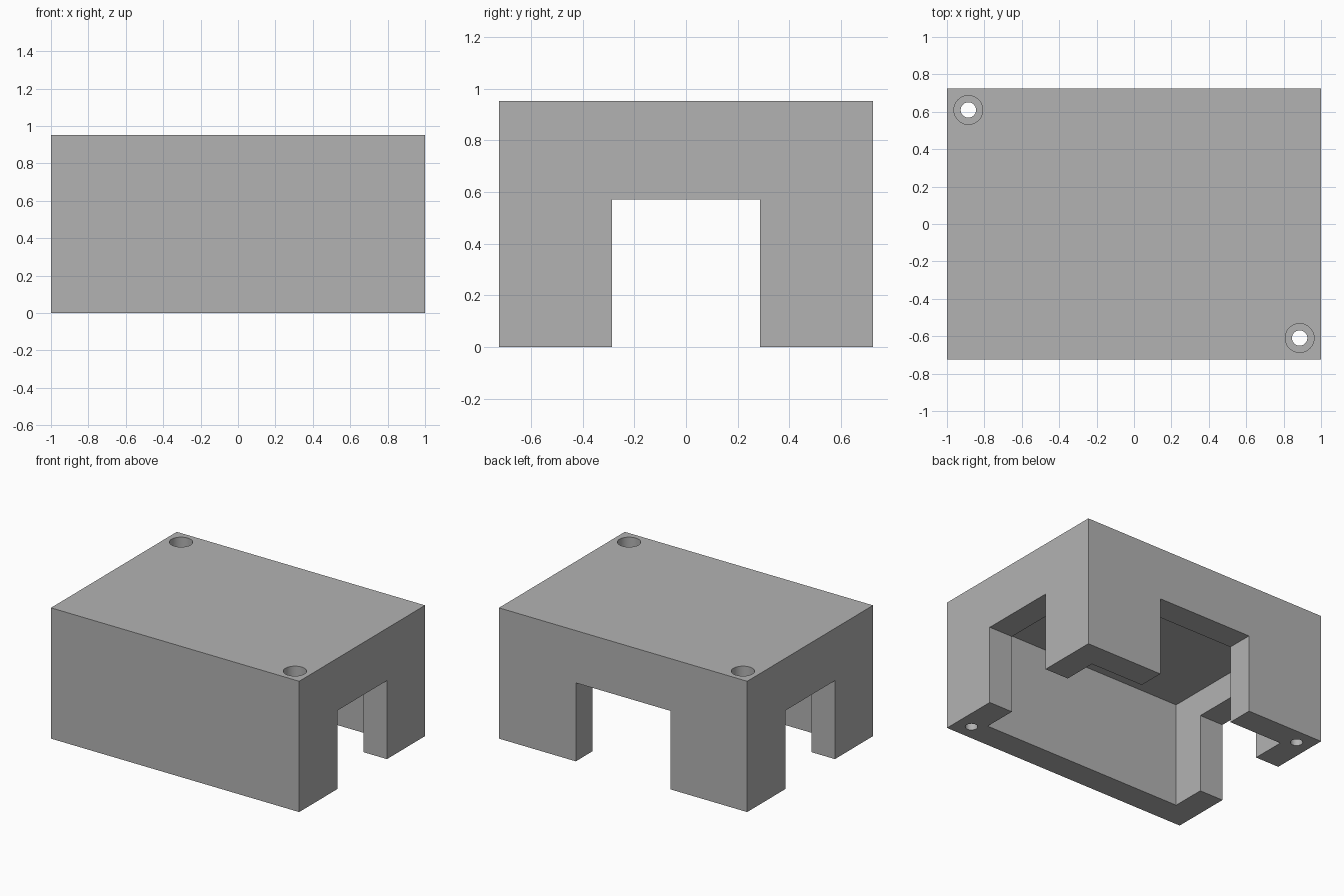
import bpy

default = bpy.data.objects.get("Cube")
if default:
    bpy.data.objects.remove(default, do_unlink=True)

# Main dimensions
WALL = 0.1905
HALF_X, HALF_Y, HEIGHT = 1.0, 0.724, WALL * 5
OPENING_TOP = WALL * 3
SCREW_INSET = WALL * 0.6


def box(name, low, high):
    centre = [(a + b) / 2 for a, b in zip(low, high)]
    bpy.ops.mesh.primitive_cube_add(size=1, location=centre)
    obj = bpy.context.object
    obj.name = name
    obj.scale = [b - a for a, b in zip(low, high)]
    bpy.ops.object.transform_apply(location=True, rotation=False, scale=True)
    return obj


def rod(name, radius, x, y, low, high):
    bpy.ops.mesh.primitive_cylinder_add(
        vertices=48, radius=radius, depth=high - low, location=(x, y, (low + high) / 2))
    obj = bpy.context.object
    obj.name = name
    return obj


def cut(target, cutter):
    cutter.hide_render = True
    mod = target.modifiers.new(cutter.name, 'BOOLEAN')
    mod.operation = 'DIFFERENCE'
    mod.solver = 'EXACT'
    mod.object = cutter
    bpy.ops.object.select_all(action='DESELECT')
    bpy.context.view_layer.objects.active = target
    target.select_set(True)
    bpy.ops.object.modifier_apply(modifier=mod.name)
    bpy.data.objects.remove(cutter, do_unlink=True)


# Solid cover block
cover = box("cover_body", (-HALF_X, -HALF_Y, 0), (HALF_X, HALF_Y, HEIGHT))

# Hollow inside, open at the bottom
cut(cover, box("cavity", (WALL - HALF_X, WALL - HALF_Y, -0.1),
               (HALF_X - WALL, HALF_Y - WALL, HEIGHT - WALL)))

# Openings through both sides and through the back; the front stays closed
cut(cover, box("side_openings", (-1.2, -WALL * 1.5, -0.2), (1.2, WALL * 1.5, OPENING_TOP)))
cut(cover, box("back_opening", (-WALL * 2, 0, -0.2), (WALL * 2, 1, OPENING_TOP)))

# Counterbored screw holes in two opposite corners
for side in (-1, 1):
    x = side * (HALF_X - SCREW_INSET)
    y = -side * (HALF_Y - SCREW_INSET)
    cut(cover, rod("screw_hole", 0.041, x, y, -0.1, HEIGHT + 0.1))
    cut(cover, rod("screw_head_recess", 0.077, x, y, HEIGHT - WALL * 2, HEIGHT + 0.1))

# Plain grey finish
grey = bpy.data.materials.new("plain_grey")
grey.use_nodes = True
colour = (0.45, 0.45, 0.45, 1)
grey.diffuse_color = colour
grey.node_tree.nodes["Principled BSDF"].inputs["Base Color"].default_value = colour
cover.data.materials.clear()
cover.data.materials.append(grey)
for face in cover.data.polygons:
    face.material_index = 0

bpy.context.view_layer.objects.active = cover
cover.select_set(True)
bpy.ops.object.shade_smooth_by_angle()
